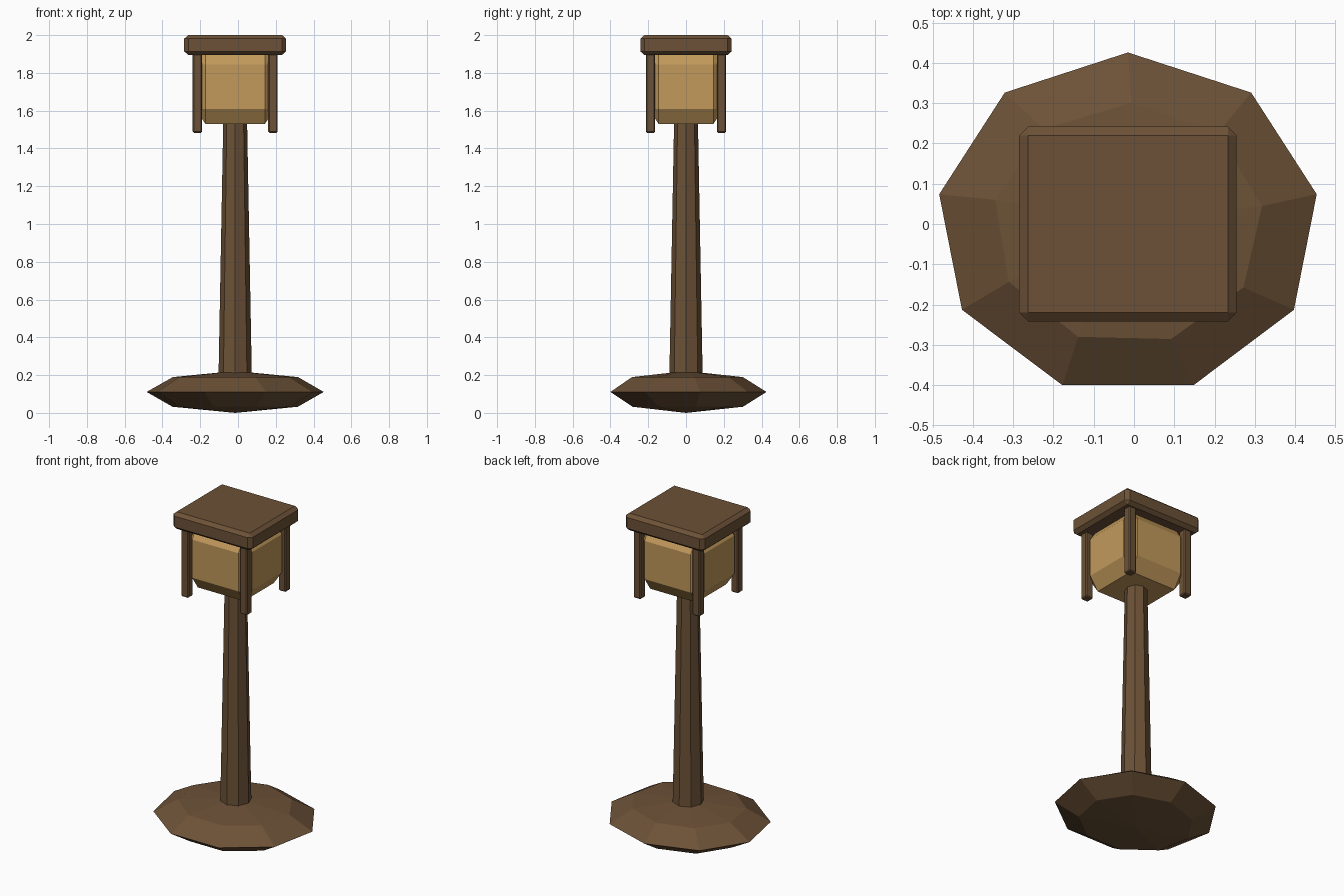
import bpy, bmesh, math

cube = bpy.data.objects.get("Cube")
if cube:
    bpy.data.objects.remove(cube, do_unlink=True)

CX = -0.015  # shared vertical axis of the lamp


def make_material(name, rgb):
    mat = bpy.data.materials.new(name)
    mat.use_nodes = True
    mat.diffuse_color = (*rgb, 1)
    mat.node_tree.nodes["Principled BSDF"].inputs["Base Color"].default_value = (*rgb, 1)
    return mat


wood = make_material("dark_wood", (0.15, 0.083, 0.038))
paper = make_material("warm_paper", (0.54, 0.32, 0.105))


def finish(name, bm, mat):
    bmesh.ops.recalc_face_normals(bm, faces=bm.faces)
    mesh = bpy.data.meshes.new(name)
    bm.to_mesh(mesh)
    bm.free()
    mesh.materials.append(mat)
    obj = bpy.data.objects.new(name, mesh)
    bpy.context.collection.objects.link(obj)
    return obj


def chamfered_box(name, mat, x, y, half_x, half_y, z0, z1, cut, cut_z=None):
    """Box with every edge chamfered; cut_z sets a taller chamfer in z."""
    stretch = (cut_z or cut) / cut
    bm = bmesh.new()
    bmesh.ops.create_cube(bm, size=2)
    bmesh.ops.scale(bm, verts=bm.verts, vec=(half_x, half_y, (z1 - z0) / 2 / stretch))
    bmesh.ops.bevel(bm, geom=list(bm.edges), offset=cut, segments=1,
                    affect='EDGES', profile=0.5)
    bmesh.ops.scale(bm, verts=bm.verts, vec=(1, 1, stretch))
    bmesh.ops.translate(bm, verts=bm.verts, vec=(x, y, (z0 + z1) / 2))
    return finish(name, bm, mat)


# Flattened nine-sided stone-like foot
bm = bmesh.new()
bmesh.ops.create_uvsphere(bm, u_segments=9, v_segments=4, radius=1)
for v in bm.verts:
    angle = math.atan2(v.co.y, v.co.x)
    radius = math.hypot(v.co.x, v.co.y)
    if v.co.z > 0.1:
        angle -= math.radians(1.5)
    v.co = (CX + 0.476 * radius * math.cos(angle),
            0.426 * radius * math.sin(angle),
            0.111 + 0.111 * v.co.z)
finish("base", bm, wood)

# Tapered eight-sided post
bm = bmesh.new()
bmesh.ops.create_cone(bm, cap_ends=True, segments=8, radius1=0.089, radius2=0.063, depth=1.4)
for v in bm.verts:
    step = round(math.atan2(v.co.y, v.co.x) / (math.pi / 4)) * math.pi / 4
    radius = math.hypot(v.co.x, v.co.y)
    v.co = (CX + radius * math.cos(step), radius * math.sin(step), v.co.z + 0.85)
finish("post", bm, wood)

# Glowing lantern body with broad chamfers
chamfered_box("lantern_body", paper, CX, 0, 0.212, 0.2, 1.53, 1.925, 0.055, 0.08)

# Four corner struts hanging below the roof
for side, sx in (("left", 1), ("right", -1)):
    for end, sy in (("front", -1), ("back", 1)):
        chamfered_box(f"strut_{end}_{side}", wood, CX + sx * 0.2, sy * 0.188,
                      0.025, 0.025, 1.483, 1.92, 0.006)

# Flat roof slab
chamfered_box("roof", wood, CX, 0, 0.27, 0.242, 1.895, 2.0, 0.022, 0.019)
